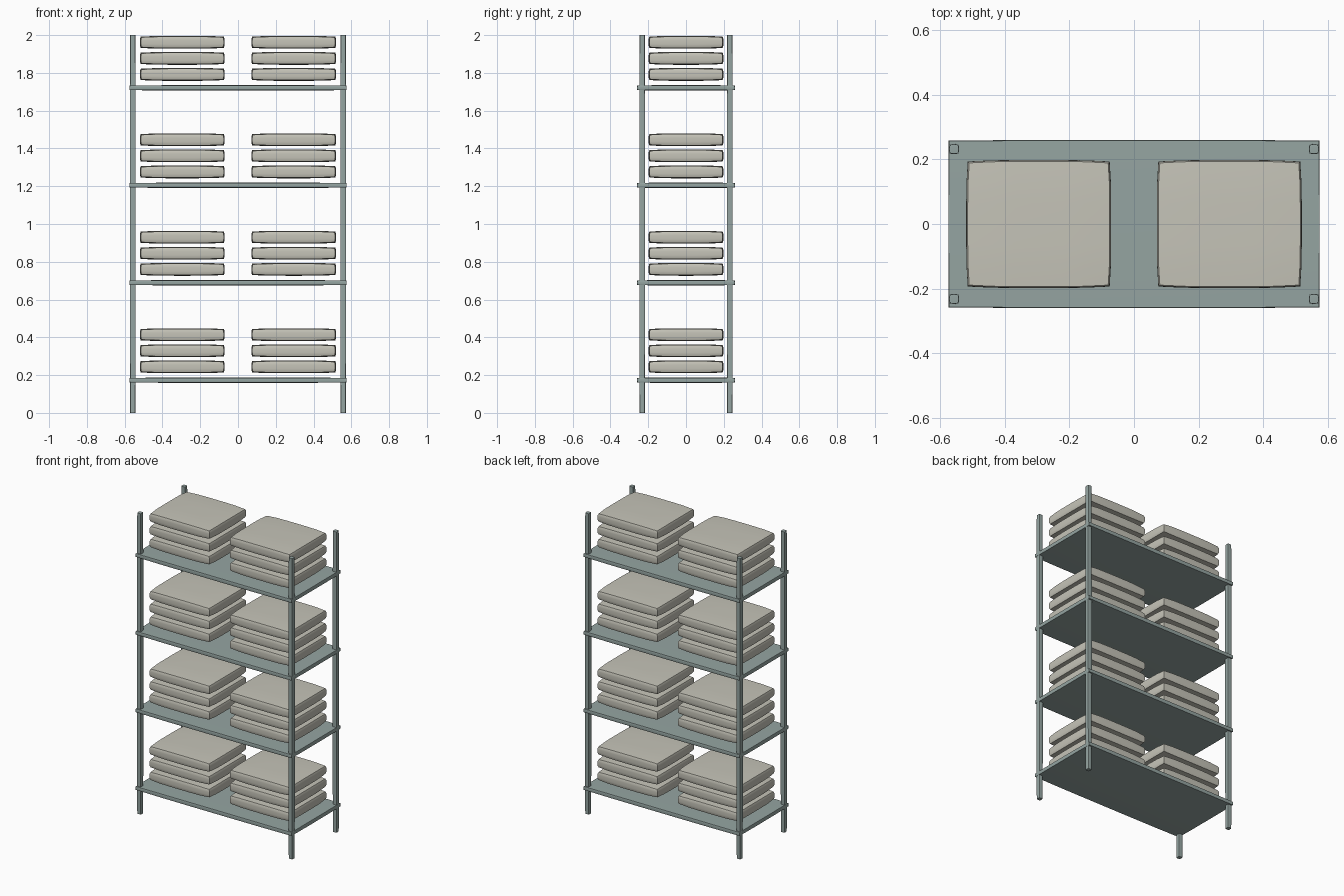
import bpy, bmesh

if "Cube" in bpy.data.objects:
    bpy.data.objects.remove(bpy.data.objects["Cube"])


def material(name, rgb):
    m = bpy.data.materials.new(name)
    m.diffuse_color = (*rgb, 1)
    m.use_nodes = True
    m.node_tree.nodes["Principled BSDF"].inputs["Base Color"].default_value = m.diffuse_color
    return m


metal = material("grey green metal", (0.30, 0.375, 0.36))
cloth = material("warm grey cloth", (0.56, 0.55, 0.48))


def pillow_box(name, loc, half, bulge, mat, cuts=5):
    """Box whose faces swell slightly outward, with crisp edges."""
    bm = bmesh.new()
    bmesh.ops.create_cube(bm, size=2)
    bmesh.ops.subdivide_edges(bm, edges=bm.edges[:], cuts=cuts, use_grid_fill=True)
    for v in bm.verts:
        c = v.co.copy()
        for i in range(3):
            a, b = c[(i + 1) % 3], c[(i + 2) % 3]
            swell = (1 - a ** 4) * 0.5 + (1 - b ** 4) * 0.5
            v.co[i] = c[i] * (half[i] + bulge[i] * swell)
    me = bpy.data.meshes.new(name)
    bm.to_mesh(me)
    bm.free()
    me.materials.append(mat)
    ob = bpy.data.objects.new(name, me)
    ob.location = loc
    bpy.context.collection.objects.link(ob)
    bpy.ops.object.select_all(action='DESELECT')
    ob.select_set(True)
    bpy.context.view_layer.objects.active = ob
    bpy.ops.object.shade_smooth_by_angle(angle=0.5)
    return ob


# Four corner posts
for sx in (-1, 1):
    for sy in (-1, 1):
        pillow_box("post", (sx * 0.557, sy * 0.232, 1.0),
                   (0.0125, 0.0125, 0.999), (0.003, 0.003, 0.001), metal)

# Shelves, each with two stacks of three folded blankets
for z in (0.173, 0.689, 1.205, 1.721):
    pillow_box("shelf", (0, 0, z),
               (0.572, 0.2565, 0.011), (0.003, 0.0035, 0.003), metal)
    for sx in (-1, 1):
        for k in range(3):
            pillow_box("folded_blanket", (sx * 0.295, 0, z + 0.071 + k * 0.085),
                       (0.215, 0.189, 0.026), (0.0095, 0.009, 0.008), cloth)
